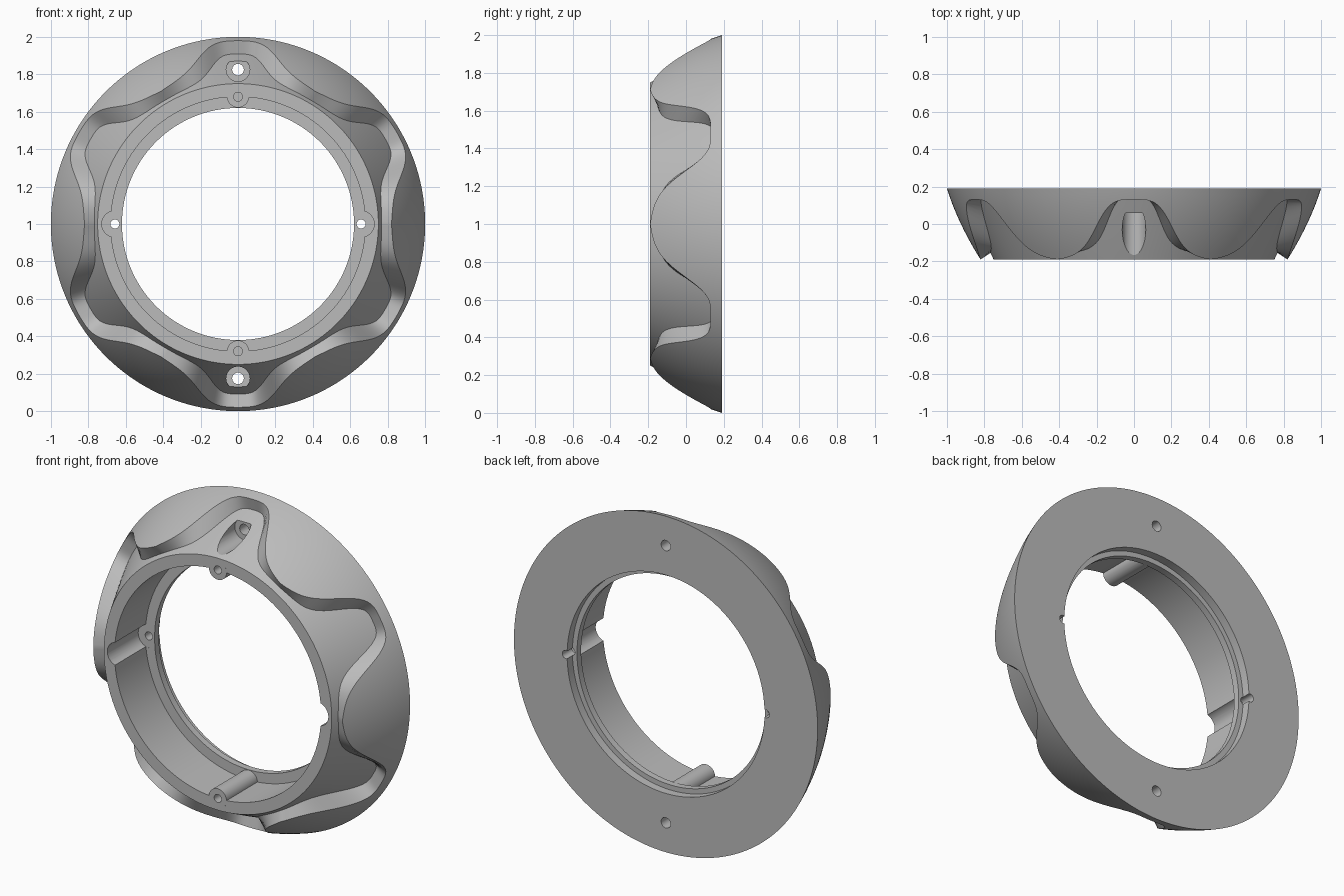
import bpy, bmesh, math
from mathutils import Matrix, Vector

cube = bpy.data.objects.get("Cube")
if cube:
    bpy.data.objects.remove(cube, do_unlink=True)

grey = bpy.data.materials.new("grey")
grey.use_nodes = True
COLOUR = (0.5, 0.5, 0.5, 1)
grey.diffuse_color = COLOUR
grey.node_tree.nodes["Principled BSDF"].inputs["Base Color"].default_value = COLOUR

FRONT, BACK, LEDGE = -0.19, 0.19, 0.10
SEGMENTS = 360


def make_object(name, bm):
    bmesh.ops.recalc_face_normals(bm, faces=bm.faces)
    mesh = bpy.data.meshes.new(name)
    bm.to_mesh(mesh)
    bm.free()
    mesh.materials.append(grey)
    obj = bpy.data.objects.new(name, mesh)
    bpy.context.collection.objects.link(obj)
    return obj


def dome_radius(y):
    u = BACK - y
    return 1 - 0.316 * u - 0.416 * u * u


def floor_radius(y):
    v = 0.145 - y
    return 0.909 - 0.4535 * v - 0.0628 * v * v


def lobe(phi, width):
    return 1 / (1 + (phi / width) ** 4)


def section(phi):
    """Closed (radius, y) section; phi is degrees from the nearest lobe centre."""
    edge = -0.203 + 0.333 * lobe(phi, 13.6)
    base = -0.159 + 0.304 * lobe(phi, 10.3)
    points = []
    for i in range(9):                       # recessed floor
        y = FRONT + (base - FRONT) * i / 8
        points.append((floor_radius(y), y))
    for i in range(11):                      # raised dome
        y = edge + (BACK - edge) * i / 10
        points.append((dome_radius(y), y))
    # back face, rear counterbore, ledge and front bore
    points += [(0.65, BACK), (0.65, 0.14), (0.62, 0.14),
               (0.62, LEDGE), (0.68, LEDGE), (0.68, FRONT)]
    return points


# Ring body: the section swept round the y axis
bm = bmesh.new()
columns = []
for s in range(SEGMENTS):
    angle = 360 * s / SEGMENTS
    phi = abs((angle + 30) % 60 - 30)
    a = math.radians(angle)
    columns.append([bm.verts.new((r * math.sin(a), y, 1 + r * math.cos(a)))
                    for r, y in section(phi)])
for s, col in enumerate(columns):
    nxt = columns[(s + 1) % SEGMENTS]
    for i in range(len(col)):
        j = (i + 1) % len(col)
        bm.faces.new((col[i], col[j], nxt[j], nxt[i]))
ring = make_object("ring_body", bm)


def cylinder(name, x, z, radius, y0, y1):
    bm = bmesh.new()
    place = Matrix.Translation(Vector((x, (y0 + y1) / 2, 1 + z))) @ Matrix.Rotation(math.pi / 2, 4, 'X')
    bmesh.ops.create_cone(bm, cap_ends=True, segments=40, radius1=radius,
                          radius2=radius, depth=y1 - y0, matrix=place)
    return make_object(name, bm)


def combine(tool, operation):
    mod = ring.modifiers.new(tool.name, 'BOOLEAN')
    mod.operation = operation
    mod.solver = 'EXACT'
    mod.object = tool
    tool.hide_render = True
    bpy.ops.object.select_all(action='DESELECT')
    bpy.context.view_layer.objects.active = ring
    ring.select_set(True)
    bpy.ops.object.modifier_apply(modifier=mod.name)
    bpy.data.objects.remove(tool, do_unlink=True)


for side in (1, -1):
    # Top and bottom: inner boss with blind hole, screw pocket with through hole
    combine(cylinder("boss", 0, side * 0.68, 0.058, FRONT - 0.0003, 0.12), 'UNION')
    combine(cylinder("boss_hole", 0, side * 0.68, 0.024, -0.3, 0.05), 'DIFFERENCE')
    combine(cylinder("screw_pocket", 0, side * 0.825, 0.063, -0.3, 0.06), 'DIFFERENCE')
    combine(cylinder("screw_hole", 0, side * 0.825, 0.031, -0.3, 0.3), 'DIFFERENCE')
    # Left and right: groove down the bore with a through hole in the ledge
    combine(cylinder("side_groove", side * 0.658, 0, 0.07, -0.3, LEDGE + 0.001), 'DIFFERENCE')
    combine(cylinder("side_hole", side * 0.658, 0, 0.024, -0.3, 0.3), 'DIFFERENCE')

bpy.ops.object.select_all(action='DESELECT')
ring.select_set(True)
bpy.context.view_layer.objects.active = ring
bpy.ops.object.shade_smooth_by_angle(angle=math.radians(25))
